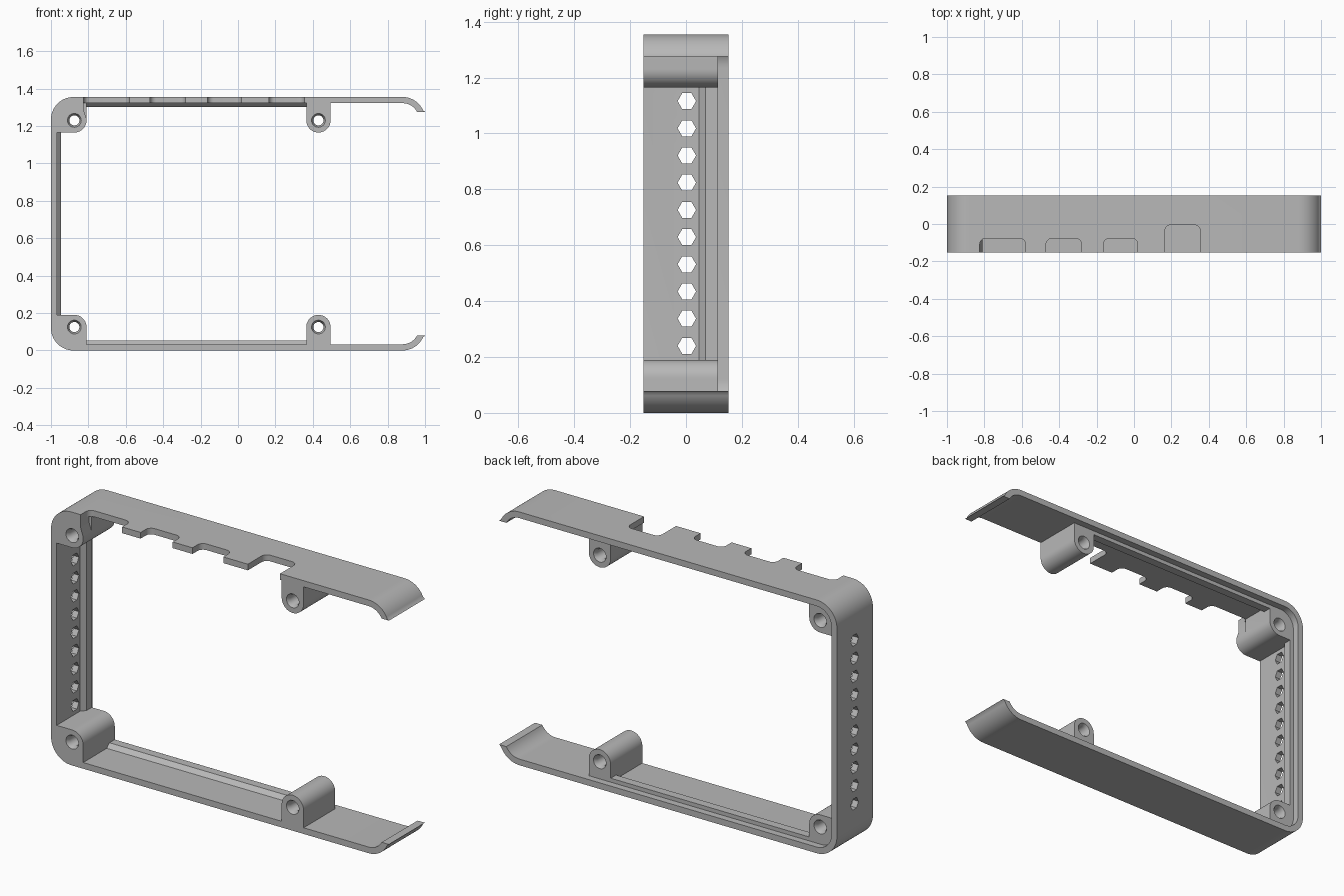
import bpy, bmesh
from math import cos, sin, radians
from mathutils import Vector

cube = bpy.data.objects.get("Cube")
if cube:
    bpy.data.objects.remove(cube, do_unlink=True)

grey = bpy.data.materials.new("plain grey")
grey.use_nodes = True
COLOUR = (0.48, 0.48, 0.48, 1)
grey.diffuse_color = COLOUR
grey.node_tree.nodes["Principled BSDF"].inputs["Base Color"].default_value = COLOUR

H = 1.355                 # overall height
FRONT, BACK = -0.152, 0.152
POST_BACK = 0.115         # posts and ribs stop short of the back lip
WALL = 0.033
R = 0.12                  # outer corner radius
RI = R - WALL
CX, CZ = 0.88, H - R      # corner centre, top side
POST_R = 0.065
POST_Z = 1.23
POST_LEFT, POST_RIGHT = -0.875, 0.43


def arc(cx, cy, r, a0, a1, n=14):
    """Points along an arc, angles in degrees."""
    angles = [radians(a0 + (a1 - a0) * i / n) for i in range(n + 1)]
    return [(cx + r * cos(a), cy + r * sin(a)) for a in angles]


def prism(name, points, direction):
    """Extrude a flat outline of 3D points along a vector."""
    bm = bmesh.new()
    face = bm.faces.new([bm.verts.new(p) for p in points])
    ext = bmesh.ops.extrude_face_region(bm, geom=[face])
    verts = [g for g in ext["geom"] if isinstance(g, bmesh.types.BMVert)]
    bmesh.ops.translate(bm, verts=verts, vec=Vector(direction))
    bmesh.ops.recalc_face_normals(bm, faces=bm.faces)
    mesh = bpy.data.meshes.new(name)
    bm.to_mesh(mesh)
    bm.free()
    mesh.materials.append(grey)
    obj = bpy.data.objects.new(name, mesh)
    bpy.context.collection.objects.link(obj)
    return obj


def along_y(name, outline, y0, y1):
    return prism(name, [(x, y0, z) for x, z in outline], (0, y1 - y0, 0))


def flip(outline):
    return [(x, H - z) for x, z in outline]


def cone(name, x, z, y0, y1, r0, r1):
    """Round cutter along y."""
    bm = bmesh.new()
    bmesh.ops.create_cone(bm, cap_ends=True, segments=32, radius1=r0, radius2=r1, depth=y1 - y0)
    mesh = bpy.data.meshes.new(name)
    bm.to_mesh(mesh)
    bm.free()
    mesh.materials.append(grey)
    obj = bpy.data.objects.new(name, mesh)
    obj.rotation_euler.x = radians(-90)
    obj.location = (x, (y0 + y1) / 2, z)
    bpy.context.collection.objects.link(obj)
    return obj


def cut(target, cutters):
    bpy.context.view_layer.objects.active = target
    for c in cutters:
        c.hide_render = True
        mod = target.modifiers.new("cut", "BOOLEAN")
        mod.operation, mod.solver, mod.object = "DIFFERENCE", "EXACT", c
        bpy.ops.object.modifier_apply(modifier=mod.name)


# C-shaped wall with curled open ends
outer = arc(CX, CZ, R, 19, 90) + arc(-CX, CZ, R, 90, 180)
inner = arc(CX, CZ, RI, 27, 90) + arc(-CX, CZ, RI, 90, 180)
outer[0], inner[0] = (1.0, 1.276), (0.957, 1.276)
frame = along_y("frame_wall", outer + flip(outer)[::-1] + flip(inner) + inner[::-1], FRONT, BACK)

# Screw posts, top and bottom
corner = (arc(-CX, CZ, RI, 180, 90) + [(POST_LEFT + POST_R, H - WALL)]
          + arc(POST_LEFT, POST_Z, POST_R, 0, -90) + [(-1 + WALL, POST_Z - POST_R)])
tongue = ([(POST_RIGHT - POST_R, H - WALL), (POST_RIGHT + POST_R, H - WALL)]
          + arc(POST_RIGHT, POST_Z, POST_R, 0, -180, 24))
parts = {}
for label, x, outline in (("corner_post", POST_LEFT, corner), ("inner_post", POST_RIGHT, tongue)):
    for level, z, shape in (("top", POST_Z, outline), ("bottom", H - POST_Z, flip(outline))):
        post = along_y(f"{level}_{label}", shape, FRONT, POST_BACK)
        drills = [cone("drill", x, z, FRONT - 0.1, BACK + 0.1, 0.027, 0.027),
                  cone("front_sink", x, z, FRONT - 0.01, FRONT + 0.02, 0.042, 0.027),
                  cone("back_sink", x, z, POST_BACK - 0.02, POST_BACK + 0.01, 0.027, 0.042)]
        cut(post, drills)
        for d in drills:
            bpy.data.objects.remove(d, do_unlink=True)
        parts[post.name] = post

# Chamfered ribs between the posts
rib = [(0.047, 0), (0.07, 0.021), (POST_BACK, 0.021), (POST_BACK, 0)]
x0, x1 = POST_LEFT + POST_R, POST_RIGHT - POST_R
z0, z1 = H - POST_Z + POST_R, POST_Z - POST_R
ribs = [prism("bottom_rib", [(x0, y, WALL + h) for y, h in rib], (x1 - x0, 0, 0)),
        prism("top_rib", [(x0, y, H - WALL - h) for y, h in rib], (x1 - x0, 0, 0)),
        prism("side_rib", [(-1 + WALL + h, y, z0) for y, h in rib], (0, 0, z1 - z0))]

# Connector notches in the front edge of the top wall
notches = []
for a, b, depth in ((-0.825, -0.58, -0.077), (-0.47, -0.28, -0.077),
                    (-0.163, 0.02, -0.077), (0.165, 0.355, -0.005)):
    r = 0.032
    plan = ([(a, FRONT - 0.1), (b, FRONT - 0.1)] + arc(b - r, depth - r, r, 0, 90, 8)
            + arc(a + r, depth - r, r, 90, 180, 8))
    notches.append(prism("notch", [(x, y, 1.29) for x, y in plan], (0, 0, 0.2)))
cut(frame, notches)
wedge = along_y("wedge", [(-0.825, 1.4), (-0.825, 1.285), (-0.81, 1.24), (-0.7, 1.24), (-0.7, 1.4)],
                FRONT - 0.1, -0.08)
cut(parts["top_corner_post"], [wedge])

# Row of hexagonal vents in the side wall
vents = []
for i in range(10):
    hexagon = arc(0.003, 0.24 + i * 0.0973, 0.033, 0, 300, 5)
    vents.append(prism("vent", [(-1.1, y, z) for y, z in hexagon], (0.2, 0, 0)))
cut(frame, vents)

for c in notches + vents + [wedge]:
    bpy.data.objects.remove(c, do_unlink=True)

# Smooth curves, crisp edges
bpy.ops.object.select_all(action="DESELECT")
for obj in [frame, *parts.values(), *ribs]:
    obj.select_set(True)
bpy.context.view_layer.objects.active = frame
bpy.ops.object.shade_smooth_by_angle(angle=radians(30))
